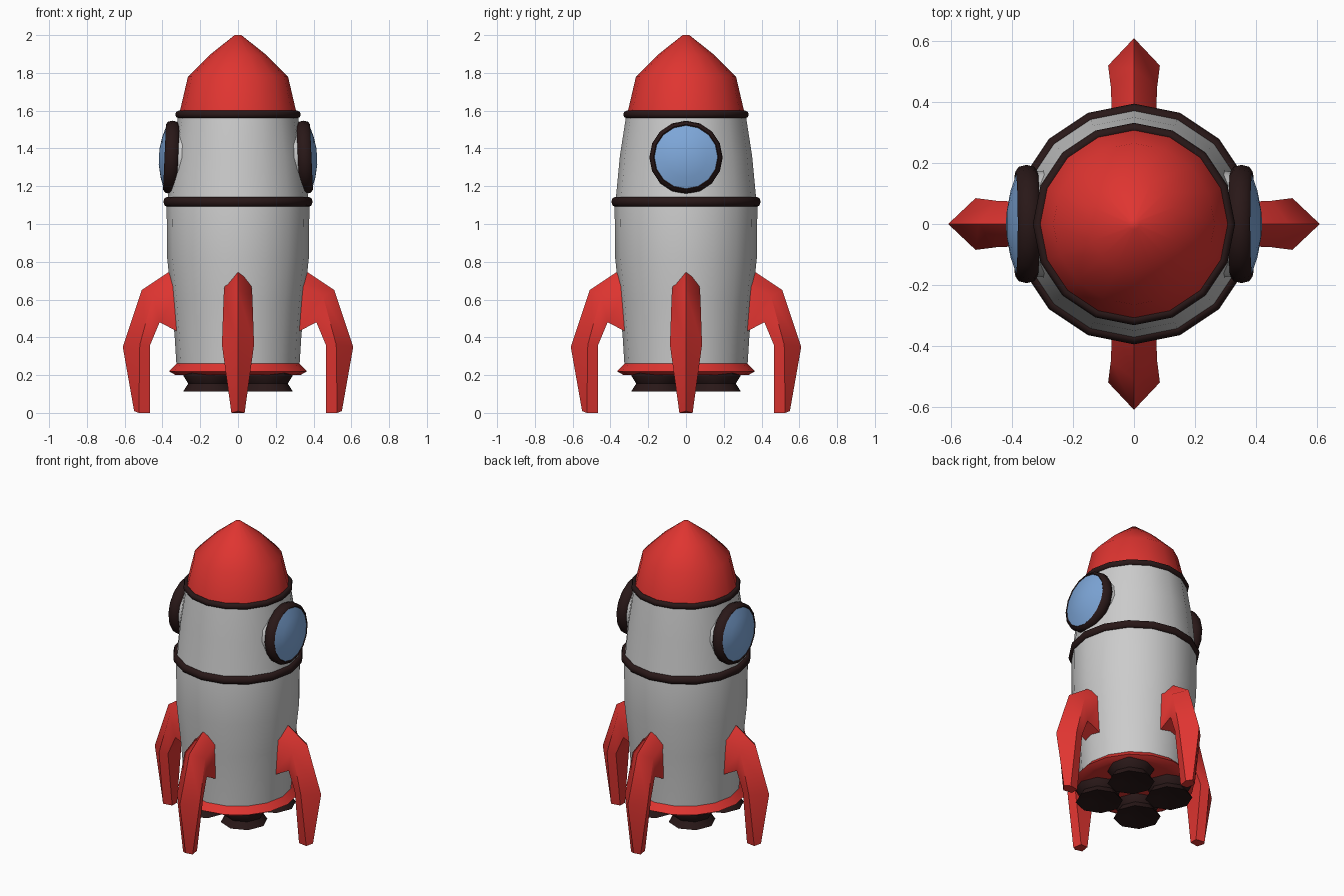
import bpy, bmesh
from math import pi, cos, sin, radians
from mathutils import Matrix

if "Cube" in bpy.data.objects:
    bpy.data.objects.remove(bpy.data.objects["Cube"])


def material(name, rgb):
    m = bpy.data.materials.new(name)
    m.diffuse_color = (*rgb, 1)
    m.use_nodes = True
    m.node_tree.nodes["Principled BSDF"].inputs["Base Color"].default_value = m.diffuse_color
    return m


RED = material("red_paint", (0.74, 0.035, 0.03))
DARK = material("dark_trim", (0.022, 0.009, 0.009))
BLUE = material("blue_glass", (0.21, 0.39, 0.7))


def finish(name, bm, mat, matrix, angle):
    bmesh.ops.remove_doubles(bm, verts=bm.verts, dist=1e-5)
    bmesh.ops.recalc_face_normals(bm, faces=bm.faces)
    bm.transform(matrix)
    me = bpy.data.meshes.new(name)
    bm.to_mesh(me)
    bm.free()
    ob = bpy.data.objects.new(name, me)
    bpy.context.collection.objects.link(ob)
    if mat:
        me.materials.append(mat)
    bpy.ops.object.select_all(action='DESELECT')
    ob.select_set(True)
    bpy.context.view_layer.objects.active = ob
    bpy.ops.object.shade_smooth_by_angle(angle=radians(angle))
    return ob


def skin(name, rings, mat=None, loop=False, matrix=Matrix(), angle=40):
    """Bridge equal rings of points; cap the ends unless the rings form a loop."""
    bm = bmesh.new()
    vs = [[bm.verts.new(p) for p in ring] for ring in rings]
    n = len(vs[0])
    pairs = list(zip(vs, vs[1:])) + ([(vs[-1], vs[0])] if loop else [])
    for a, b in pairs:
        for i in range(n):
            j = (i + 1) % n
            bm.faces.new((a[i], a[j], b[j], b[i]))
    if not loop:
        bm.faces.new(vs[0])
        bm.faces.new(vs[-1])
    return finish(name, bm, mat, matrix, angle)


def lathe(name, profile, mat=None, sides=16, **kw):
    rings = [[(r * cos(2 * pi * i / sides), r * sin(2 * pi * i / sides), z)
              for i in range(sides)] for r, z in profile]
    return skin(name, rings, mat, **kw)


def band(name, radius, z, half_r, half_z, mat, **kw):
    section = [(radius + half_r * cos(k * pi / 4), z + half_z * sin(k * pi / 4))
               for k in range(8)]
    return lathe(name, section, mat, loop=True, angle=60, **kw)


# Hull and nose
lathe("hull", [(0.325, 0.24), (0.335, 0.40), (0.352, 0.60), (0.375, 0.82),
               (0.378, 1.10), (0.37, 1.15), (0.35, 1.36), (0.316, 1.58)])
lathe("nose_cone", [(0.314, 1.57), (0.265, 1.78), (0.15, 1.895), (0.018, 2.0)],
      RED, angle=50)

# Trim bands
band("upper_band", 0.315, 1.58, 0.017, 0.02, DARK)
band("lower_band", 0.375, 1.117, 0.02, 0.027, DARK)

# Skirt around the base
lathe("base_skirt", [(0.29, 0.20), (0.33, 0.20), (0.365, 0.22), (0.325, 0.262)], RED)

# Four engine nozzles
for k in range(4):
    a = pi / 4 + k * pi / 2
    lathe(f"engine_nozzle_{k + 1}",
          [(0.14, 0.21), (0.14, 0.195), (0.115, 0.155), (0.142, 0.113),
           (0.12, 0.115), (0.06, 0.13)],
          DARK, sides=8, matrix=Matrix.Translation((0.21 * cos(a), 0.21 * sin(a), 0)))

# Round windows on both sides, tilted with the hull
for side, turn in (("right", 0), ("left", pi)):
    place = (Matrix.Rotation(turn, 4, 'Z') @ Matrix.Translation((0.353, 0, 1.353))
             @ Matrix.Rotation(radians(87.5), 4, 'Y'))
    lathe(f"{side}_window_mount", [(0.19, -0.14), (0.165, 0.0)], matrix=place)
    band(f"{side}_window_frame", 0.173, 0, 0.021, 0.036, DARK, matrix=place)
    lathe(f"{side}_window_glass",
          [(0.168, 0.0), (0.168, 0.032), (0.11, 0.052), (0.04, 0.065)],
          BLUE, matrix=place, angle=50)

# Landing legs: pentagonal sections with an outer ridge
# (ridge x, z), (side x, z, half width), (inner x, z, half width)
stations = [((0.30, 0.79), (0.30, 0.69, 0.07), (0.30, 0.42, 0.065)),
            ((0.51, 0.65), (0.45, 0.62, 0.076), (0.415, 0.48, 0.062)),
            ((0.61, 0.35), (0.52, 0.36, 0.085), (0.465, 0.36, 0.07)),
            ((0.55, 0.01), (0.525, 0.0, 0.035), (0.465, 0.0, 0.025))]
rings = [[(o[0], 0, o[1]), (s[0], s[2], s[1]), (i[0], i[2], i[1]),
          (i[0], -i[2], i[1]), (s[0], -s[2], s[1])] for o, s, i in stations]
for k, name in enumerate(("right", "back", "left", "front")):
    skin(f"{name}_leg", rings, RED, matrix=Matrix.Rotation(k * pi / 2, 4, 'Z'), angle=50)
